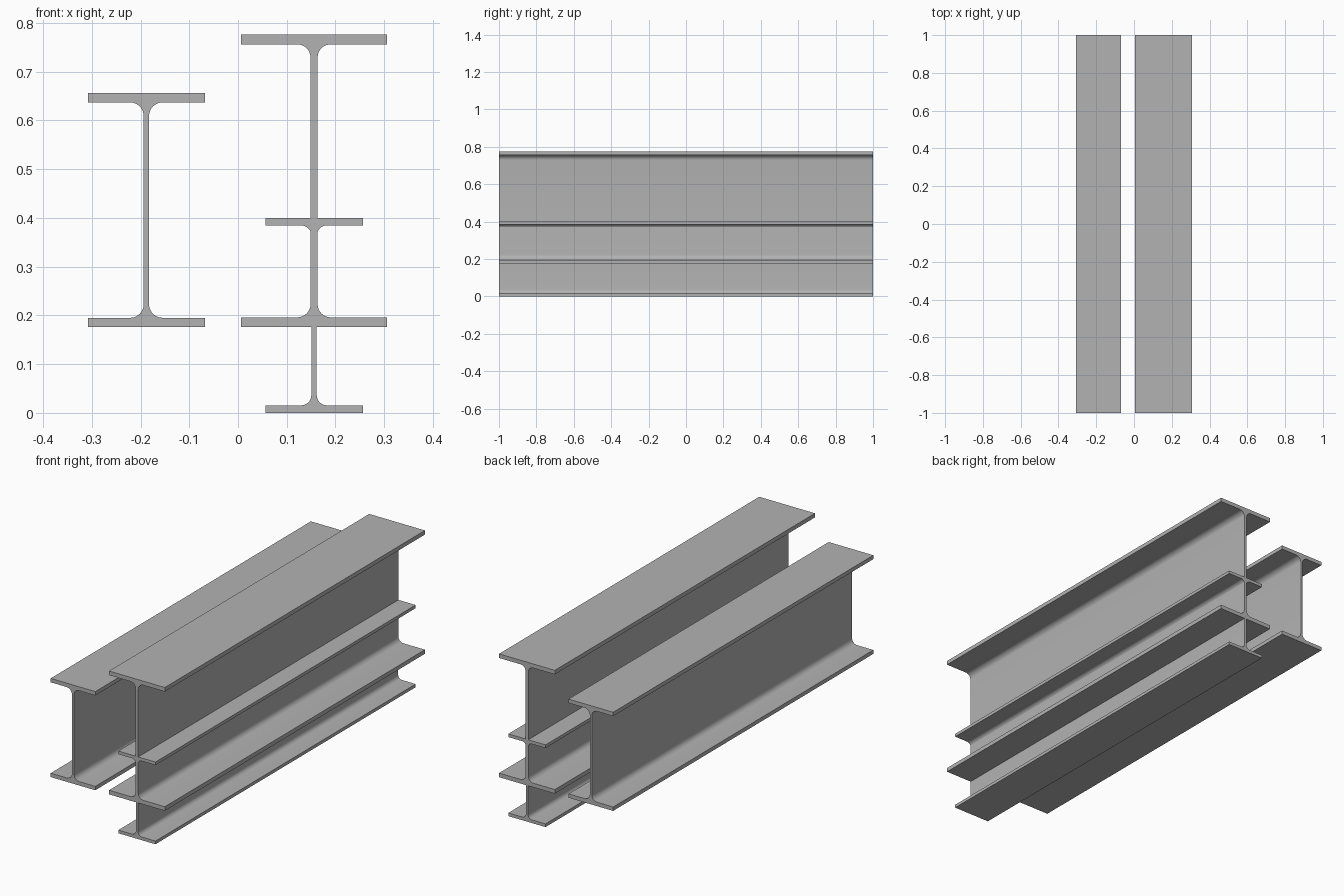
import bpy
import bmesh
import math

cube = bpy.data.objects.get("Cube")
if cube:
    bpy.data.objects.remove(cube, do_unlink=True)

LENGTH = 2.0
FILLET_STEPS = 8

steel = bpy.data.materials.new("steel grey")
steel.use_nodes = True
steel.diffuse_color = (0.45, 0.45, 0.45, 1)
steel.node_tree.nodes["Principled BSDF"].inputs["Base Color"].default_value = (0.45, 0.45, 0.45, 1)


def beam_profile(width, height, flange, web, radius):
    """Closed I-section outline, centred on the origin, mirrored from one quarter."""
    w, h = width / 2, height / 2
    cx, cz = web / 2 + radius, h - flange - radius
    quarter = []
    # fillet from the web up to the flange underside
    for i in range(FILLET_STEPS + 1):
        a = math.pi - i * math.pi / 2 / FILLET_STEPS
        quarter.append((cx + radius * math.cos(a), cz + radius * math.sin(a)))
    # flange tip
    quarter += [(w, h - flange), (w, h)]
    upper = quarter + [(-x, z) for x, z in reversed(quarter)]
    lower = [(x, -z) for x, z in reversed(upper)]
    return upper + lower


def make_beam(name, x, bottom, width, height, flange, web, radius):
    """Extrude the I-section along y."""
    bm = bmesh.new()
    outline = beam_profile(width, height, flange, web, radius)
    face = bm.faces.new([bm.verts.new((px, -LENGTH / 2, pz)) for px, pz in outline])
    ext = bmesh.ops.extrude_face_region(bm, geom=[face], use_keep_orig=True)
    moved = [g for g in ext["geom"] if isinstance(g, bmesh.types.BMVert)]
    bmesh.ops.translate(bm, verts=moved, vec=(0, LENGTH, 0))
    bmesh.ops.recalc_face_normals(bm, faces=bm.faces)
    mesh = bpy.data.meshes.new(name)
    bm.to_mesh(mesh)
    bm.free()
    mesh.materials.append(steel)
    obj = bpy.data.objects.new(name, mesh)
    obj.location = (x, 0, bottom + height / 2)
    bpy.context.collection.objects.link(obj)
    # smooth fillets, sharp corners
    bpy.ops.object.select_all(action='DESELECT')
    obj.select_set(True)
    bpy.context.view_layer.objects.active = obj
    bpy.ops.object.shade_smooth_by_angle(angle=math.radians(30))
    return obj


# Large beam, with a smaller one crossing its lower half, and a separate medium beam
make_beam("large_beam", 0.156, 0.176, 0.30, 0.60, 0.02, 0.0145, 0.027)
make_beam("small_beam", 0.156, 0.0, 0.20, 0.40, 0.0155, 0.011, 0.021)
make_beam("medium_beam", -0.188, 0.176, 0.24, 0.48, 0.019, 0.011, 0.028)
